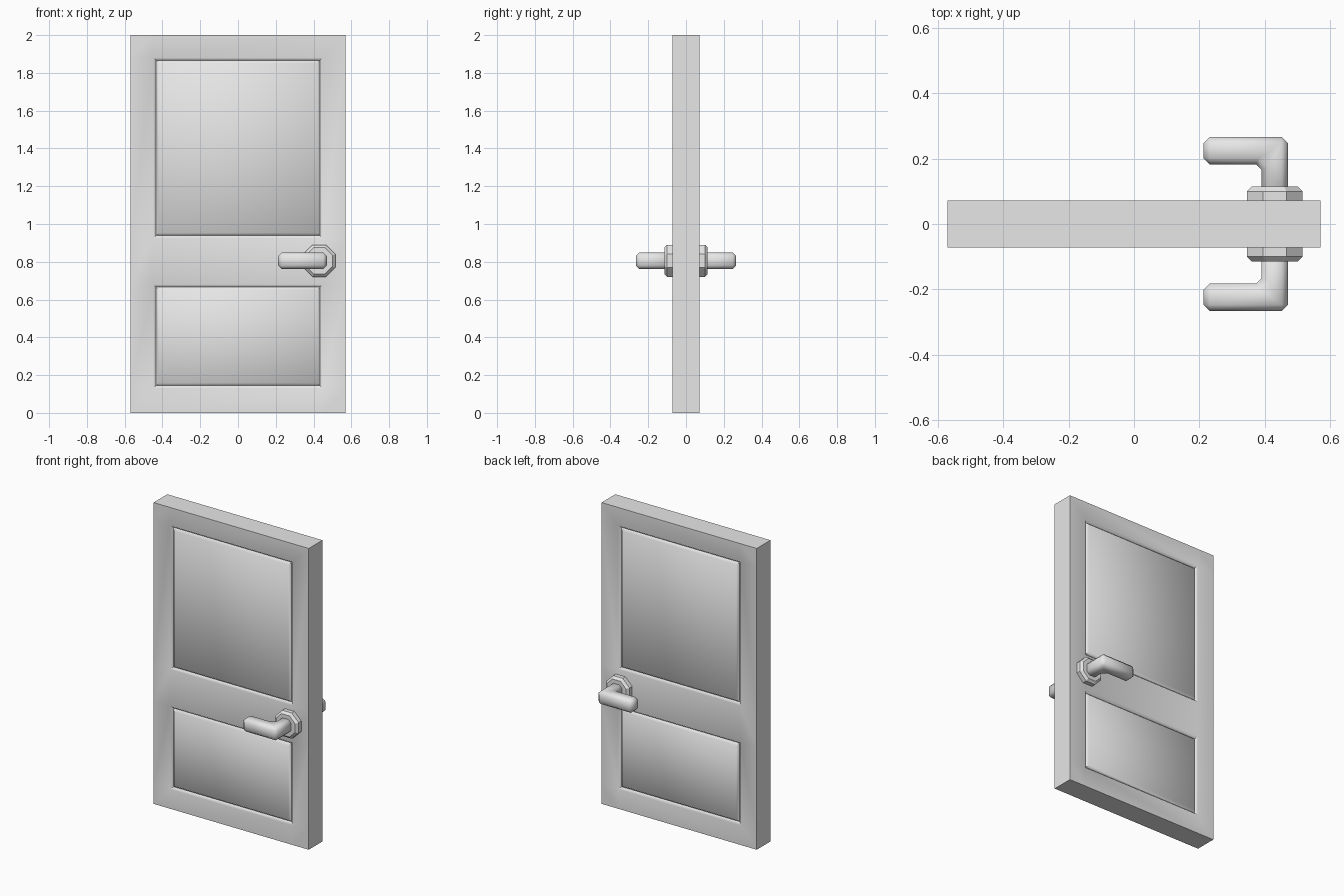
import bpy, bmesh, math
from mathutils import Matrix

cube = bpy.data.objects.get("Cube")
if cube:
    bpy.data.objects.remove(cube)

GREY = (0.8, 0.8, 0.8, 1.0)
grey = bpy.data.materials.new("light_grey")
grey.use_nodes = True
grey.diffuse_color = GREY
grey.node_tree.nodes["Principled BSDF"].inputs["Base Color"].default_value = GREY


def finish(bm, name, smooth, bevel=0.0, limit=50, merge=False):
    """Make an object, bevel it, mirror it front to back and shade it."""
    bmesh.ops.recalc_face_normals(bm, faces=bm.faces)
    mesh = bpy.data.meshes.new(name)
    bm.to_mesh(mesh)
    bm.free()
    mesh.materials.append(grey)
    obj = bpy.data.objects.new(name, mesh)
    bpy.context.collection.objects.link(obj)
    if bevel:
        mod = obj.modifiers.new("chamfer", 'BEVEL')
        mod.width = bevel
        mod.segments = 1
        mod.limit_method = 'ANGLE'
        mod.angle_limit = math.radians(limit)
    mod = obj.modifiers.new("both_sides", 'MIRROR')
    mod.use_axis = (False, True, False)
    mod.use_mirror_merge = merge
    bpy.ops.object.select_all(action='DESELECT')
    obj.select_set(True)
    bpy.context.view_layer.objects.active = obj
    bpy.ops.object.convert(target='MESH')
    bpy.ops.object.shade_smooth_by_angle(angle=math.radians(smooth))
    return obj


# Door leaf: front face split into rails, stiles and two panel openings
FRONT = -0.072
xs = [-0.57, -0.448, 0.448, 0.57]
zs = [0, 0.13, 0.68, 0.925, 1.88, 2]
bm = bmesh.new()
grid = [[bm.verts.new((x, FRONT, z)) for x in xs] for z in zs]
panels = []
for r in range(len(zs) - 1):
    for c in range(len(xs) - 1):
        face = bm.faces.new((grid[r][c], grid[r][c + 1],
                             grid[r + 1][c + 1], grid[r + 1][c]))
        if c == 1 and r in (1, 3):
            panels.append(face)
bm.normal_update()

# Door edges, running back to the middle plane
rim = [e for e in bm.edges if e.is_boundary]
new = bmesh.ops.extrude_edge_only(bm, edges=rim)["geom"]
for v in new:
    if isinstance(v, bmesh.types.BMVert):
        v.co.y = 0

# Moulding groove, then the raised panel inside it
bm.normal_update()
for depth in (-0.016, 0.016):
    bmesh.ops.inset_individual(bm, faces=panels, thickness=0.02, depth=depth)
    bm.normal_update()
finish(bm, "door_leaf", 50, merge=True)

# Octagonal handle plates
HX, HZ = 0.43, 0.805
bm = bmesh.new()
place = (Matrix.Translation((HX, -0.085, HZ))
         @ Matrix.Rotation(math.pi / 2, 4, 'X')
         @ Matrix.Rotation(math.pi / 8, 4, 'Z'))
bmesh.ops.create_cone(bm, cap_ends=True, segments=8, radius1=0.092,
                      radius2=0.092, depth=0.06, matrix=place)
finish(bm, "handle_plates", 30, bevel=0.015, limit=60)

# Lever handles: L-shaped outline given thickness, with chamfered edges
outline = [(0.39, -0.08), (0.39, -0.165), (0.373, -0.182), (0.213, -0.182),
           (0.213, -0.266), (0.47, -0.266), (0.47, -0.08)]
bm = bmesh.new()
base = bm.faces.new([bm.verts.new((x, y, HZ - 0.044)) for x, y in outline])
top = bmesh.ops.extrude_face_region(bm, geom=[base])["geom"]
bmesh.ops.translate(bm, vec=(0, 0, 0.088),
                    verts=[v for v in top if isinstance(v, bmesh.types.BMVert)])
finish(bm, "lever_handles", 50, bevel=0.019)
